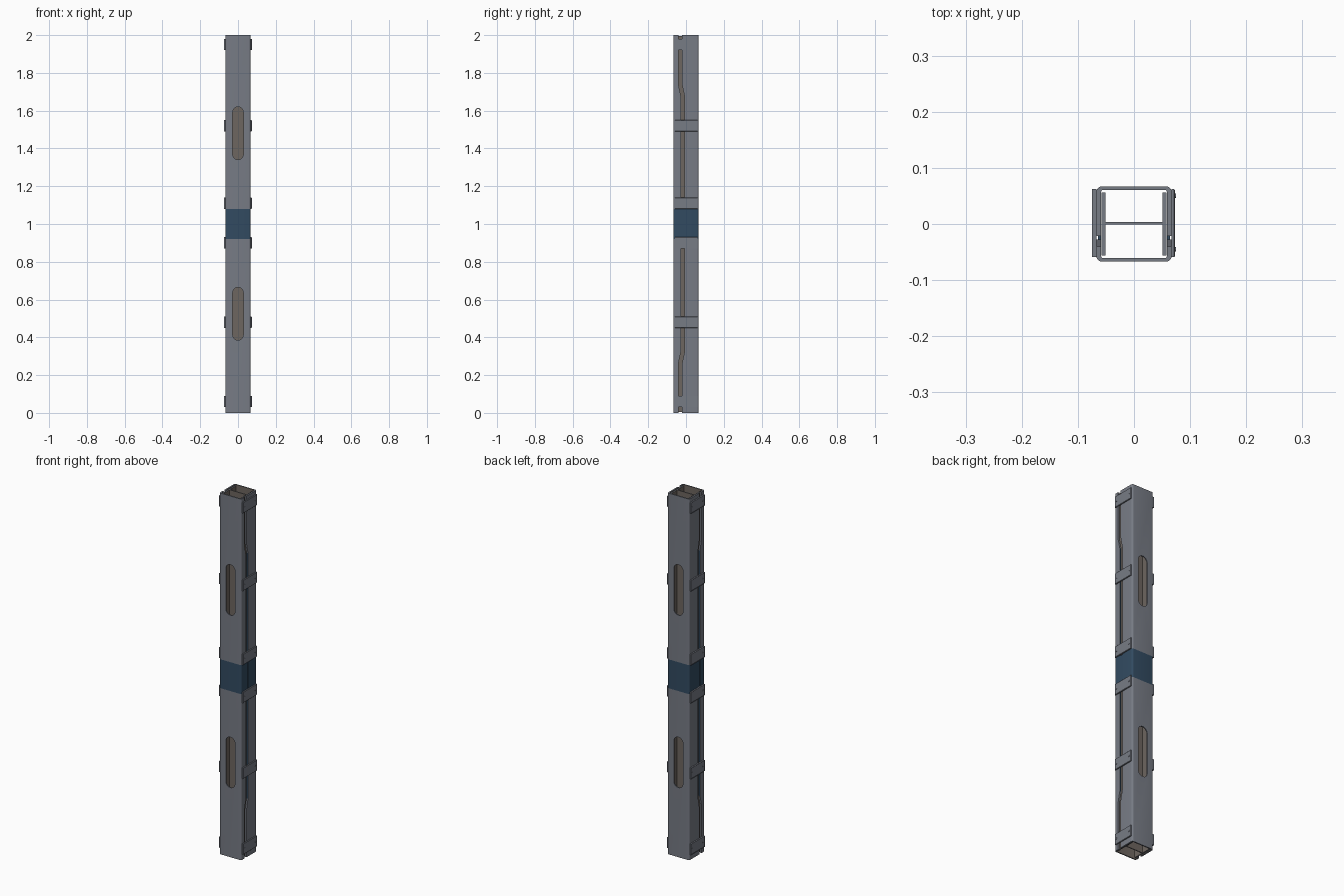
import bpy, bmesh, math

if "Cube" in bpy.data.objects:
    bpy.data.objects.remove(bpy.data.objects["Cube"])


def mat(name, rgb):
    m = bpy.data.materials.new(name)
    m.diffuse_color = (*rgb, 1)
    m.use_nodes = True
    m.node_tree.nodes["Principled BSDF"].inputs["Base Color"].default_value = m.diffuse_color
    return m


GREY = mat("steel grey", (0.185, 0.20, 0.235))
BLUE = mat("dark blue band", (0.032, 0.070, 0.120))
BROWN = mat("brown interior", (0.155, 0.132, 0.115))


def finish(name, bm, mats):
    bmesh.ops.recalc_face_normals(bm, faces=bm.faces)
    me = bpy.data.meshes.new(name)
    bm.to_mesh(me)
    bm.free()
    for m in mats:
        me.materials.append(m)
    ob = bpy.data.objects.new(name, me)
    bpy.context.collection.objects.link(ob)
    return ob


def add_box(bm, x0, x1, y0, y1, z0, z1):
    vs = bmesh.ops.create_cube(bm, size=1)["verts"]
    for v in vs:
        v.co.x = x0 + (v.co.x + 0.5) * (x1 - x0)
        v.co.y = y0 + (v.co.y + 0.5) * (y1 - y0)
        v.co.z = z0 + (v.co.z + 0.5) * (z1 - z0)
    return vs


def add_prism(bm, pts, axis, a, b):
    """Extrude a 2D outline (u, z) along x or y."""
    def place(p, d):
        return (d, p[0], p[1]) if axis == "x" else (p[0], d, p[1])
    f = bm.faces.new([bm.verts.new(place(p, a)) for p in pts])
    ext = bmesh.ops.extrude_face_region(bm, geom=[f])["geom"]
    for v in ext:
        if isinstance(v, bmesh.types.BMVert):
            v.co[0 if axis == "x" else 1] = b


def rounded(hx, hy, r, n=5):
    pts = []
    for k, (sx, sy) in enumerate([(1, 1), (-1, 1), (-1, -1), (1, -1)]):
        for i in range(n + 1):
            t = math.pi / 2 * (k + i / n)
            pts.append((sx * (hx - r) + r * math.cos(t), sy * (hy - r) + r * math.sin(t)))
    return pts


# hollow casing, with edge loops for the blue band
W = 0.067
bm = bmesh.new()
levels = []
for z in (0, 0.92, 1.08, 2):
    levels.append([[bm.verts.new((x, y, z)) for x, y in loop]
                   for loop in (rounded(W, W, 0.010), rounded(0.0585, 0.061, 0.004))])
n = len(levels[0][0])
for i in range(n):
    j = (i + 1) % n
    for lo, hi in zip(levels, levels[1:]):
        for k in (0, 1):
            bm.faces.new([lo[k][i], lo[k][j], hi[k][j], hi[k][i]])
    for L in (levels[0], levels[-1]):
        bm.faces.new([L[0][i], L[0][j], L[1][j], L[1][i]])
casing = finish("casing", bm, [GREY, BLUE, BROWN])

# cutter for the long hand slots, front and back
bm = bmesh.new()
for zc in (0.525, 1.48):
    r, h = 0.028, 0.14
    pts = [(r * math.cos(math.pi * i / 12), zc + h - r + r * math.sin(math.pi * i / 12)) for i in range(13)]
    pts += [(-x, 2 * zc - z) for x, z in pts]
    add_prism(bm, pts, "y", -0.1, 0.1)
slot_cutter = finish("hand_slot_cutter", bm, [GREY])

# cutter for the jogged side tracks
path = [(-0.01, -0.031), (0.26, -0.031), (0.32, -0.018), (1.68, -0.018), (1.74, -0.031), (2.01, -0.031)]
bm = bmesh.new()
half = 0.0095
pts = [(y - half, z) for z, y in path] + [(y + half, z) for z, y in reversed(path)]
for s in (-1, 1):
    add_prism(bm, pts, "x", s * 0.05, s * 0.09)
track_cutter = finish("side_track_cutter", bm, [GREY])

bpy.context.view_layer.objects.active = casing
for c in (slot_cutter, track_cutter):
    md = casing.modifiers.new("cut", "BOOLEAN")
    md.operation, md.object, md.solver = "DIFFERENCE", c, "EXACT"
    bpy.ops.object.modifier_apply(modifier=md.name)
    bpy.data.objects.remove(c)

# blue band by height, brown on inward facing walls
for p in casing.data.polygons:
    c, nm = p.center, p.normal
    inner = abs(c.x) < 0.0586 and abs(c.y) < 0.0612 and abs(nm.z) < 0.5
    p.material_index = 2 if inner else (1 if 0.92 < c.z < 1.08 else 0)
bpy.ops.object.select_all(action="DESELECT")
casing.select_set(True)
bpy.ops.object.shade_smooth_by_angle(angle=math.radians(30))

# inner H-shaped core: two flanges and a web
bm = bmesh.new()
for s in (-1, 1):
    add_box(bm, s * 0.051, s * 0.0583, -0.056, 0.056, 0.004, 1.996)
add_box(bm, -0.051, 0.051, -0.001, 0.004, 0.004, 1.996)
core = finish("inner_core", bm, [BROWN, GREY])
for p in core.data.polygons:
    p.material_index = 1 if abs(p.normal.z) > 0.5 else 0

# blue track cover inside the band, both sides
bm = bmesh.new()
for s in (-1, 1):
    add_box(bm, s * 0.0584, s * 0.064, -0.029, -0.007, 0.92, 1.08)
finish("band_track_cover", bm, [BLUE])

# side straps, each with two small rivets
for i, z in enumerate((0.06, 0.48, 0.90, 1.11, 1.52, 1.95)):
    bm = bmesh.new()
    for s in (-1, 1):
        vs = add_box(bm, s * 0.0665, s * 0.073, -0.059, 0.062, z - 0.03, z + 0.03)
        edges = {e for v in vs for e in v.link_edges
                 if all(abs(w.co.x) > 0.07 for w in e.verts)}
        bmesh.ops.bevel(bm, geom=list(edges), offset=0.0015, segments=1, affect="EDGES")
        for y in (-0.045, 0.050):
            pts = [(y + 0.004 * math.cos(math.tau * k / 12), z + 0.004 * math.sin(math.tau * k / 12))
                   for k in range(12)]
            add_prism(bm, pts, "x", s * 0.072, s * 0.0745)
    finish(f"side_strap_{i + 1}", bm, [GREY])
